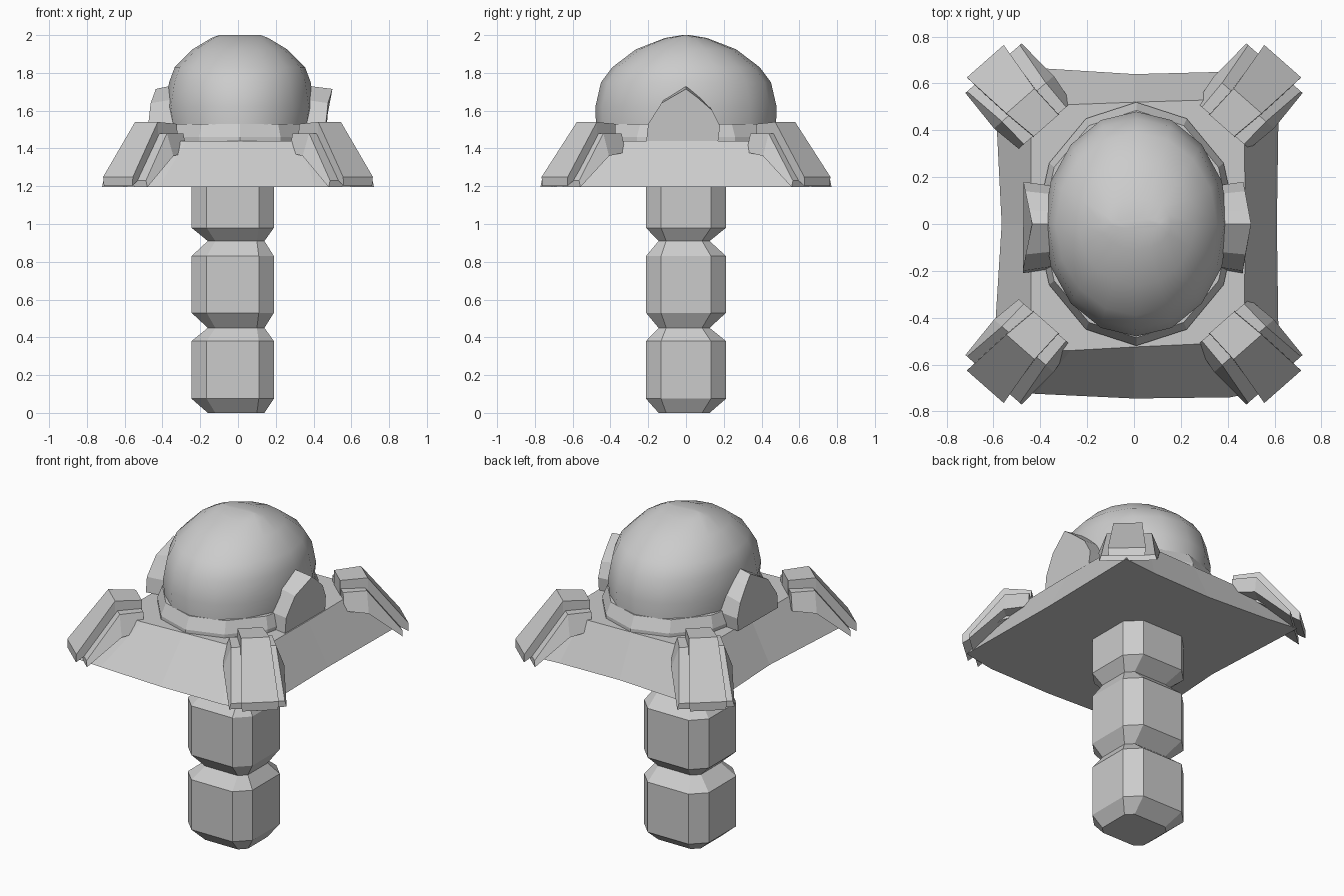
import bpy
from math import cos, sin, pi

if "Cube" in bpy.data.objects:
    bpy.data.objects.remove(bpy.data.objects["Cube"])


def loft(name, rings, smooth=False):
    """Closed solid skinned through rings of equal point count."""
    n = len(rings[0])
    verts = [p for r in rings for p in r]
    faces = [(i * n + j, i * n + (j + 1) % n, (i + 1) * n + (j + 1) % n, (i + 1) * n + j)
             for i in range(len(rings) - 1) for j in range(n)]
    faces += [tuple(range(n))[::-1], tuple(range(len(verts) - n, len(verts)))]
    me = bpy.data.meshes.new(name)
    me.from_pydata(verts, [], faces)
    ob = bpy.data.objects.new(name, me)
    bpy.context.collection.objects.link(ob)
    bpy.ops.object.select_all(action='DESELECT')
    bpy.context.view_layer.objects.active = ob
    ob.select_set(True)
    bpy.ops.object.mode_set(mode='EDIT')
    bpy.ops.mesh.select_all(action='SELECT')
    bpy.ops.mesh.normals_make_consistent(inside=False)
    bpy.ops.object.mode_set(mode='OBJECT')
    if smooth:
        bpy.ops.object.shade_smooth_by_angle(angle=pi / 4)
    return ob


def chamfered(z, cx, cy, hx, hy, cut):
    a, b = hx - cut, hy - cut
    pts = [(hx, -b), (hx, b), (a, hy), (-a, hy), (-hx, b), (-hx, -b), (-a, -hy), (a, -hy)]
    return [(cx + x, cy + y, z) for x, y in pts]


def oval(z, rx, ry, n, cx=0.0, cy=0.0):
    return [(cx + rx * cos(2 * pi * i / n), cy + ry * sin(2 * pi * i / n), z) for i in range(n)]


# Stalk of stacked, pinched blocks
stalk = []
for z, full in [(0, 0), (0.075, 1), (0.38, 1), (0.45, 0), (0.53, 1), (0.83, 1),
                (0.91, 0), (0.98, 1), (1.22, 1)]:
    stalk.append(chamfered(z, -0.028, 0, 0.218, 0.212, 0.08) if full
                 else chamfered(z, -0.01, -0.01, 0.15, 0.135, 0.04))
loft("stalk", stalk)

# Sloping skirt with slightly bowed sides
base = [(-0.61, -0.71), (-0.42, -0.725), (0, -0.745), (0.41, -0.74), (0.62, -0.70), (0.61, 0),
        (0.62, 0.67), (0.40, 0.65), (0, 0.64), (-0.40, 0.665), (-0.60, 0.69), (-0.565, 0)]
top = [(-0.44, -0.54), (-0.27, -0.54), (0, -0.525), (0.33, -0.51), (0.47, -0.50), (0.475, 0),
       (0.47, 0.52), (0.33, 0.53), (0, 0.52), (-0.27, 0.51), (-0.44, 0.51), (-0.44, 0)]
loft("skirt", [[(x, y, 1.195) for x, y in base], [(x, y, 1.44) for x, y in top]])


# Corner ridges: a wide lower layer and a raised bar on top
def ridge(name, sx, sy, stations):
    px, py = 0.75, -0.66
    rings = []
    for x, y, wide, narrow, zb, zt in stations:
        ring = [(-wide, zb), (wide, zb), (narrow, zt), (-narrow, zt)]
        rings.append([(sx * (x + px * w), sy * (y + py * w), z) for w, z in ring])
    loft(name, rings)


for sx in (-1, 1):
    for sy in (-1, 1):
        tag = ("left" if sx < 0 else "right") + ("_front" if sy < 0 else "_back")
        ridge("ridge_base_" + tag, sx, sy, [
            (0.38, 0.42, 0.15, 0.12, 1.38, 1.48),
            (0.47, 0.52, 0.17, 0.125, 1.36, 1.48),
            (0.60, 0.665, 0.16, 0.15, 1.195, 1.23)])
        ridge("ridge_bar_" + tag, sx, sy, [
            (0.375, 0.42, 0.075, 0.07, 1.38, 1.53),
            (0.485, 0.525, 0.085, 0.08, 1.34, 1.54),
            (0.635, 0.695, 0.10, 0.105, 1.20, 1.25)])

# Collar under the dome
loft("collar", [oval(1.42, 0.43, 0.52, 12, 0.01), oval(1.46, 0.43, 0.52, 12, 0.01),
                oval(1.53, 0.405, 0.485, 12, 0.01)])

# Smooth faceted dome
dome = [(1.48, 0.375, 0.475), (1.62, 0.395, 0.48), (1.75, 0.375, 0.45), (1.83, 0.345, 0.39),
        (1.925, 0.25, 0.265), (1.985, 0.15, 0.11), (2.0, 0.11, 0.02)]
loft("dome", [oval(z, rx, ry, 16, 0.01) for z, rx, ry in dome], smooth=True)

# Arched side lugs: right one bows outward, left one is hollowed
arch = [(-0.21, 1.44), (-0.20, 1.53), (-0.13, 1.66), (0, 1.735), (0.06, 1.69),
        (0.14, 1.62), (0.18, 1.52), (0.17, 1.44)]
for side, s, mid, end in (("left", -1, 0.435, 0.475), ("right", 1, 0.50, 0.465)):
    outer = [(s * (mid + (end - mid) * min(1, abs(y) / 0.19)), y, z - 0.02 * (z > 1.6))
             for y, z in arch]
    inner = [(s * 0.34, y * 0.9, z) for y, z in arch]
    loft("lug_" + side, [inner, outer])
